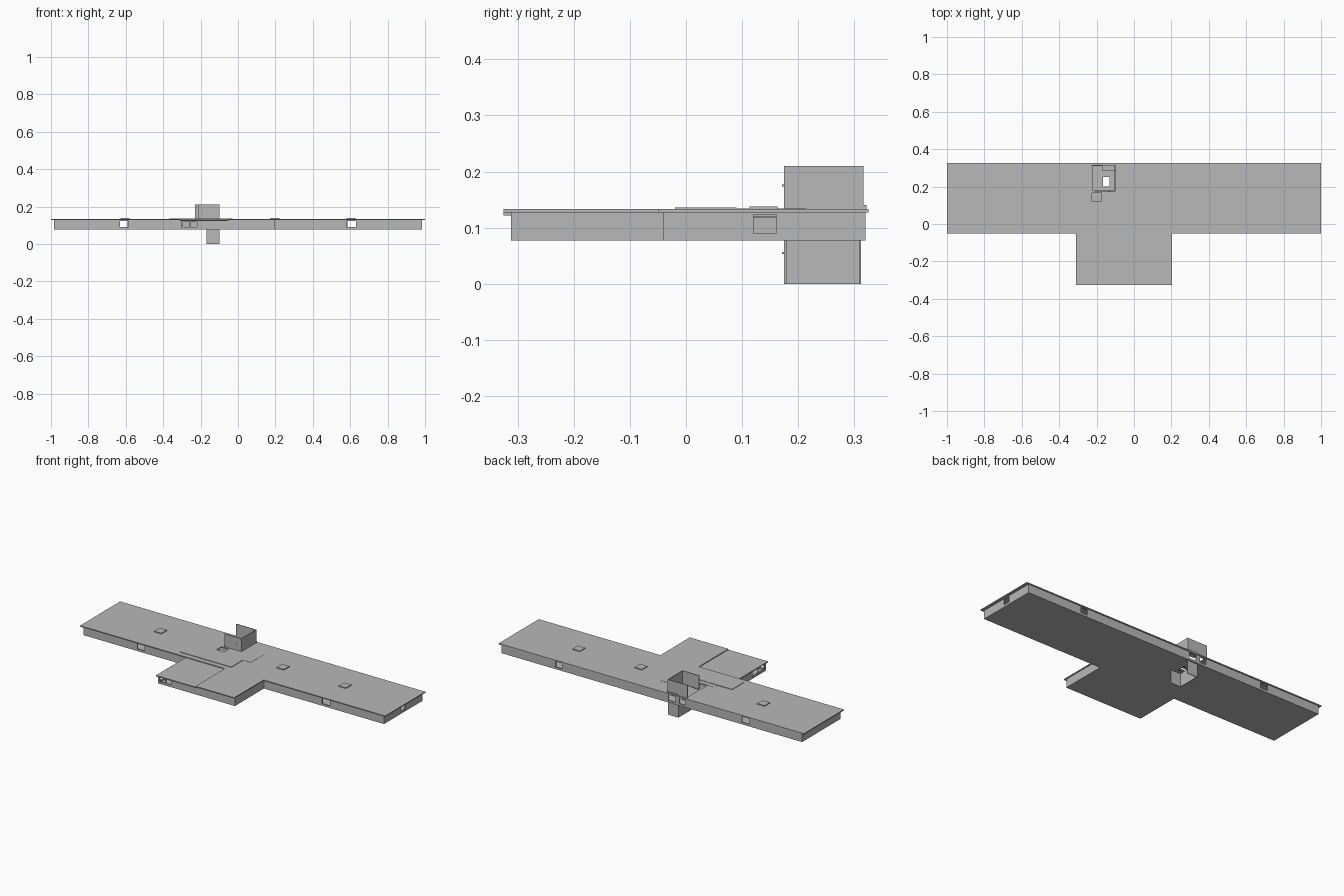
import bpy

cube = bpy.data.objects.get("Cube")
if cube:
    bpy.data.objects.remove(cube, do_unlink=True)

GREY = bpy.data.materials.new("concrete grey")
GREY.use_nodes = True
GREY.diffuse_color = (0.48, 0.48, 0.48, 1)
GREY.node_tree.nodes["Principled BSDF"].inputs["Base Color"].default_value = (0.48, 0.48, 0.48, 1)

FLOOR, SILL, HEAD, EAVE, ROOF = 0.077, 0.09, 0.123, 0.127, 0.133
LOW_EAVE, LOW_ROOF = 0.122, 0.128
T = 0.006
BOX_FACES = [(0, 2, 3, 1), (4, 5, 7, 6), (0, 1, 5, 4),
             (2, 6, 7, 3), (0, 4, 6, 2), (1, 3, 7, 5)]


def boxes(name, spans):
    """One object made of boxes, each given as x, y and z ranges."""
    verts, faces = [], []
    for xs, ys, zs in spans:
        base = len(verts)
        verts += [(x, y, z) for z in zs for y in ys for x in xs]
        faces += [tuple(base + i for i in f) for f in BOX_FACES]
    mesh = bpy.data.meshes.new(name)
    mesh.from_pydata(verts, [], faces)
    mesh.materials.append(GREY)
    obj = bpy.data.objects.new(name, mesh)
    bpy.context.collection.objects.link(obj)
    return obj


def wall(name, axis, at, start, end, openings=(), top=EAVE):
    """Straight wall along an axis with window openings cut out."""
    spans = []

    def piece(a, b, z0, z1):
        run, depth = (a, b), (at - T / 2, at + T / 2)
        spans.append((run, depth, (z0, z1)) if axis == "x" else (depth, run, (z0, z1)))

    head = min(HEAD, top - 0.004)
    cursor = start
    for a, b in openings:
        piece(cursor, a, FLOOR, top)
        piece(a, b, FLOOR, SILL)
        piece(a, b, head, top)
        cursor = b
    piece(cursor, end, FLOOR, top)
    return boxes(name, spans)


# Floor slabs, with a shaft left open below the stair tower
hx, hy = (-0.165, -0.13), (0.20, 0.25)
low = (FLOOR, FLOOR + 0.003)
boxes("main_floor", [
    ((-0.985, hx[0]), (-0.04, 0.32), low), ((hx[1], 0.985), (-0.04, 0.32), low),
    (hx, (-0.04, hy[0]), low), (hx, (hy[1], 0.32), low)])
boxes("wing_floor", [((-0.305, 0.195), (-0.312, -0.04), low)])

# Roof slabs, with openings for the tower and one skylight well
slab = (EAVE, ROOF)
tx, ty = (-0.22, -0.10), (0.18, 0.31)
wx, wy = (-0.225, -0.175), (0.12, 0.165)
boxes("main_roof", [
    ((-1, wx[0]), (-0.05, 0.325), slab), ((tx[1], 1), (-0.05, 0.325), slab),
    ((wx[0], tx[1]), (-0.05, wy[0]), slab), ((wx[1], tx[1]), wy, slab),
    ((wx[0], tx[1]), (wy[1], ty[0]), slab), ((wx[0], tx[0]), ty, slab),
    ((wx[0], tx[1]), (ty[1], 0.325), slab)])
boxes("wing_roof_high", [((-0.05, 0.203), (-0.325, -0.05), slab)])
boxes("wing_roof_low", [((-0.31, -0.05), (-0.325, -0.03), (LOW_EAVE, LOW_ROOF))])
boxes("well_base", [(wx, wy, (0.117, 0.12))])

# Outer walls
wall("front_wall_right", "x", -0.037, -0.985, -0.305, [(-0.63, -0.585)])
wall("front_wall_left", "x", -0.037, 0.195, 0.985, [(0.58, 0.63)])
wall("back_wall", "x", 0.317, -0.985, 0.985,
     [(-0.64, -0.59), (-0.22, -0.18), (-0.155, -0.11), (0.585, 0.63)])
wall("left_end_wall", "y", 0.982, -0.04, 0.32, [(0.12, 0.16)])
wall("right_end_wall", "y", -0.982, -0.04, 0.32)
wall("wing_left_wall", "y", 0.195, -0.312, -0.04)
wall("wing_right_wall", "y", -0.302, -0.312, -0.04,
     [(-0.30, -0.245), (-0.24, -0.185)], LOW_EAVE)
wall("wing_front_wall_low", "x", -0.309, -0.305, -0.05,
     [(-0.295, -0.26), (-0.255, -0.22)], LOW_EAVE)
wall("wing_front_wall_high", "x", -0.309, -0.05, 0.195)
boxes("wing_step", [((-0.305, -0.05), (-0.05, -0.045), (LOW_EAVE, EAVE))])

# Skylights
for i, x in enumerate((-0.605, 0.198, 0.605)):
    boxes(f"skylight_{i + 1}", [((x - 0.024, x + 0.024), (0.113, 0.163), (ROOF, 0.138))])

# Raised canopy and low roof panel
boxes("entrance_canopy", [((-0.365, -0.03), (-0.02, 0.09), (ROOF, 0.136))])
boxes("roof_panel", [((-0.27, 0.02), (0.09, 0.118), (ROOF, 0.134)),
                     ((-0.098, 0.02), (0.118, 0.215), (ROOF, 0.134))])

# Stair tower above the roof, open on its right side and top
W = 0.004
up = (ROOF, 0.21)
boxes("tower_upper", [
    ((-0.23, -0.10), (0.312, 0.312 + W), up),
    ((-0.10 - W, -0.10), (0.175, 0.312), up),
    ((-0.21, -0.10 - W), (0.175, 0.175 + W), up)])
boxes("tower_landing", [((-0.17, -0.10), (0.285, 0.322), (EAVE, 0.14))])

# Stair tower below the floor, open on its left side
down = (0, FLOOR)
boxes("tower_lower", [
    ((-0.165, -0.10), (0.175, 0.175 + W), down),
    ((-0.165 - W, -0.165), (0.175, 0.312), down),
    ((-0.165, -0.10), (0.308, 0.312), down)])

# Small wall lamps
for name, z in (("upper_lamp", 0.175), ("lower_lamp", 0.055)):
    boxes(name, [((-0.135, -0.128), (0.171, 0.175), (z - 0.002, z + 0.002))])
